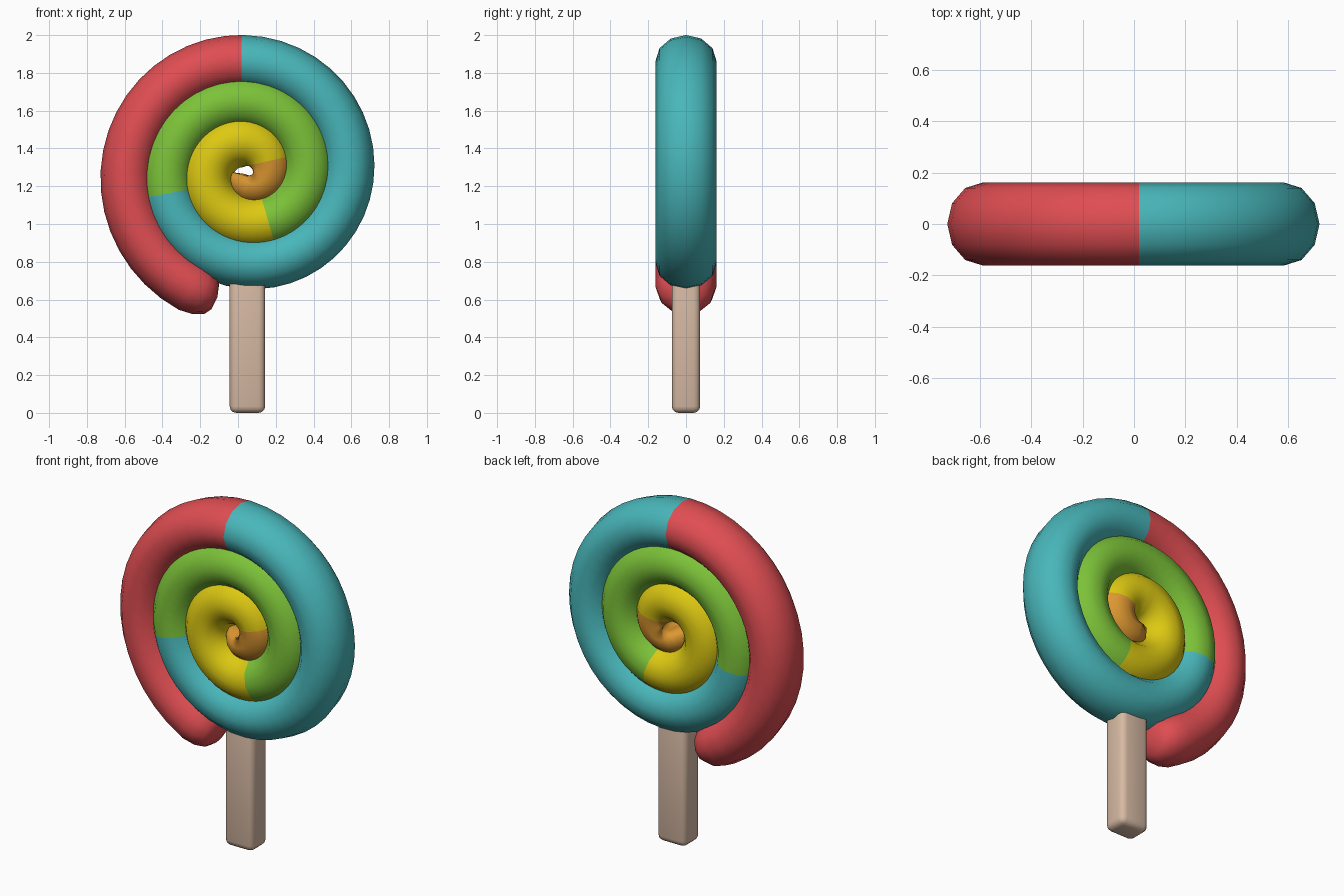
import bpy, bmesh, math
from mathutils import Vector

if "Cube" in bpy.data.objects:
    bpy.data.objects.remove(bpy.data.objects["Cube"])

CX, CZ = 0.05, 1.275          # spiral centre
R0, STEP = 0.6375, 0.106      # radius at the left, shrink per half turn
HALF_W, HALF_D, SIDES = 0.14, 0.162, 12


def material(name, rgb):
    m = bpy.data.materials.new(name)
    m.diffuse_color = (*rgb, 1)
    m.use_nodes = True
    m.node_tree.nodes["Principled BSDF"].inputs["Base Color"].default_value = m.diffuse_color
    return m


candy_mats = [
    material("red", (0.74, 0.075, 0.085)),
    material("teal", (0.065, 0.47, 0.49)),
    material("green", (0.20, 0.54, 0.04)),
    material("yellow", (0.72, 0.58, 0.006)),
    material("orange", (0.72, 0.31, 0.03)),
]
wood = material("wood", (0.68, 0.49, 0.37))
BREAKS = [87, 345, 607, 872]  # clockwise degrees where the colour changes


def centre(t):
    a, r = math.radians(t), R0 - STEP * t / 180
    return Vector((CX - r * math.cos(a), 0, CZ + r * math.sin(a)))


def add_ring(bm, t, scale):
    tan = (centre(t + 0.5) - centre(t - 0.5)).normalized()
    out = Vector((-tan.z, 0, tan.x))
    verts = []
    for i in range(SIDES):
        a = 2 * math.pi * i / SIDES
        p = centre(t) + out * (HALF_W * scale * math.cos(a))
        p.y = HALF_D * scale * math.sin(a)
        verts.append(bm.verts.new(p))
    return verts


# Candy: tapered oval tube wound along the spiral, with rounded ends
stations = [(-75.5, 0.5), (-73.5, 0.74), (-69.5, 0.91), (-64, 1.0)]
body = sorted(set(range(-56, 985, 8)) | set(BREAKS))
for t in body:
    stations.append((t, 1.0 if t < 800 else 1.0 - 0.22 * (t - 800) / 184))
stations += [(1005, 0.72), (1025, 0.62), (1040, 0.5)]

bm = bmesh.new()
rings = [add_ring(bm, t, s) for t, s in stations]
for k in range(len(rings) - 1):
    mid = (stations[k][0] + stations[k + 1][0]) / 2
    a, b = rings[k], rings[k + 1]
    for i in range(SIDES):
        j = (i + 1) % SIDES
        f = bm.faces.new((a[i], a[j], b[j], b[i]))
        f.material_index = sum(mid > x for x in BREAKS)
        f.smooth = True
for ring, tip, idx in ((rings[0], centre(-76.5), 0), (rings[-1], centre(1050), 4)):
    v = bm.verts.new(tip)
    for i in range(SIDES):
        f = bm.faces.new((ring[i], ring[(i + 1) % SIDES], v))
        f.material_index = idx
        f.smooth = True
bmesh.ops.recalc_face_normals(bm, faces=bm.faces)
mesh = bpy.data.meshes.new("candy_spiral")
bm.to_mesh(mesh)
bm.free()
for m in candy_mats:
    mesh.materials.append(m)
bpy.context.collection.objects.link(bpy.data.objects.new("candy_spiral", mesh))

# Stick: rounded wooden bar running up into the candy
bpy.ops.mesh.primitive_cube_add(size=1, location=(0.05, 0, 0.4))
stick = bpy.context.object
stick.name = "stick"
stick.scale = (0.188, 0.15, 0.8)
bpy.ops.object.transform_apply(location=False, rotation=False, scale=True)
stick.data.materials.append(wood)
bev = stick.modifiers.new("round", "BEVEL")
bev.width, bev.segments = 0.035, 3
bpy.ops.object.modifier_apply(modifier="round")
bpy.ops.object.shade_smooth_by_angle(angle=math.radians(40))
